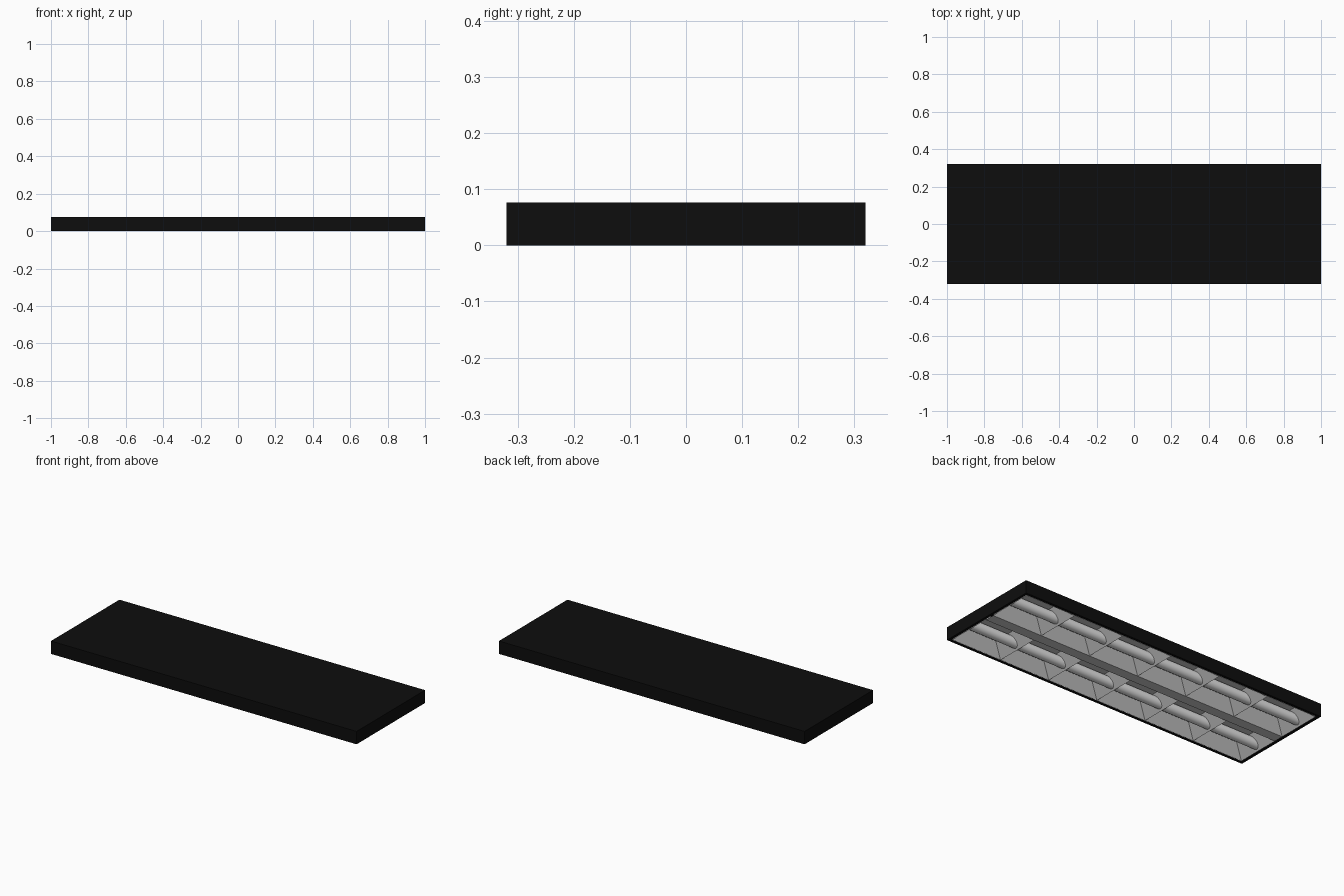
import bpy, bmesh
from mathutils import Matrix, Vector

cube = bpy.data.objects.get("Cube")
if cube:
    bpy.data.objects.remove(cube, do_unlink=True)

HALF_X, HALF_Y, HEIGHT = 1.0, 0.32, 0.076
RIM = 0.02
IN_X, IN_Y = HALF_X - RIM, HALF_Y - RIM
RIDGE = 0.03        # half width of the central strip
SLOPE = 0.045       # how far a trough wall leans
CEILING = 0.068
BLADE = 0.07        # half width of a cross blade at its top
CELLS = 6
LAMP_Y = (RIDGE + IN_Y) / 2


def material(name, value, roughness):
    mat = bpy.data.materials.new(name)
    mat.use_nodes = True
    colour = (value, value, value, 1)
    mat.diffuse_color = colour
    shader = mat.node_tree.nodes["Principled BSDF"]
    shader.inputs["Base Color"].default_value = colour
    shader.inputs["Roughness"].default_value = roughness
    return mat


black = material("black housing", 0.004, 0.6)
silver = material("light grey reflector", 0.6, 0.5)
white = material("white lamp", 0.8, 0.5)


def finish(name, bm, mat):
    mesh = bpy.data.meshes.new(name)
    bm.to_mesh(mesh)
    bm.free()
    mesh.materials.append(mat)
    obj = bpy.data.objects.new(name, mesh)
    bpy.context.collection.objects.link(obj)
    return obj


# Housing: a box hollowed from below
bm = bmesh.new()
bmesh.ops.create_cube(bm, size=1, matrix=Matrix.Translation((0, 0, HEIGHT / 2))
                      @ Matrix.Diagonal((2 * HALF_X, 2 * HALF_Y, HEIGHT, 1)))
bm.normal_update()
floor = min(bm.faces, key=lambda f: f.normal.z)
bmesh.ops.inset_region(bm, faces=[floor], thickness=RIM)
cavity = bmesh.ops.extrude_face_region(bm, geom=[floor])
bmesh.ops.translate(bm, vec=(0, 0, HEIGHT - 0.004),
                    verts=[v for v in cavity["geom"] if isinstance(v, bmesh.types.BMVert)])
if floor.is_valid:
    bmesh.ops.delete(bm, geom=[floor], context="FACES_ONLY")
bmesh.ops.recalc_face_normals(bm, faces=bm.faces)
finish("housing", bm, black)

# Reflector: two sloped troughs side by side, drawn as one profile
half = [(RIDGE, 0), (RIDGE + SLOPE, CEILING), (IN_Y - SLOPE, CEILING), (IN_Y, 0)]
profile = [(-y, z) for y, z in reversed(half)] + half
bm = bmesh.new()
ends = [[bm.verts.new((x, y, z)) for y, z in profile] for x in (-IN_X, IN_X)]
for i in range(len(profile) - 1):
    bm.faces.new((ends[0][i], ends[0][i + 1], ends[1][i + 1], ends[1][i]))
bm.normal_update()
bmesh.ops.reverse_faces(bm, faces=[f for f in bm.faces if f.normal.z > 0])
finish("reflector", bm, silver)

for side, label in ((1, "back"), (-1, "front")):
    # Cross blades: V-shaped, sharp edge down, half blades at both ends
    for i in range(CELLS + 1):
        x = -IN_X + i * 2 * IN_X / CELLS
        points = {(x, y, 0) for y in (RIDGE, IN_Y)}
        for dx in (-BLADE, BLADE):
            top_x = max(-IN_X, min(IN_X, x + dx))
            points |= {(top_x, y, CEILING) for y in (RIDGE + SLOPE, IN_Y - SLOPE)}
        bm = bmesh.new()
        for px, py, pz in sorted(points):
            bm.verts.new(Vector((px, py * side, pz)))
        bmesh.ops.convex_hull(bm, input=bm.verts)
        bmesh.ops.dissolve_limit(bm, angle_limit=0.01, verts=bm.verts, edges=bm.edges)
        bmesh.ops.recalc_face_normals(bm, faces=bm.faces)
        finish(f"{label}_cross_blade_{i + 1}", bm, silver)

    # Lamp tube running through the blades
    bpy.ops.mesh.primitive_cylinder_add(vertices=24, radius=0.029, depth=2 * IN_X - 0.01,
                                        location=(0, side * LAMP_Y, 0.037),
                                        rotation=(0, 1.5708, 0))
    lamp = bpy.context.object
    lamp.name = f"{label}_lamp_tube"
    lamp.data.materials.append(white)
    bpy.ops.object.shade_smooth_by_angle()
